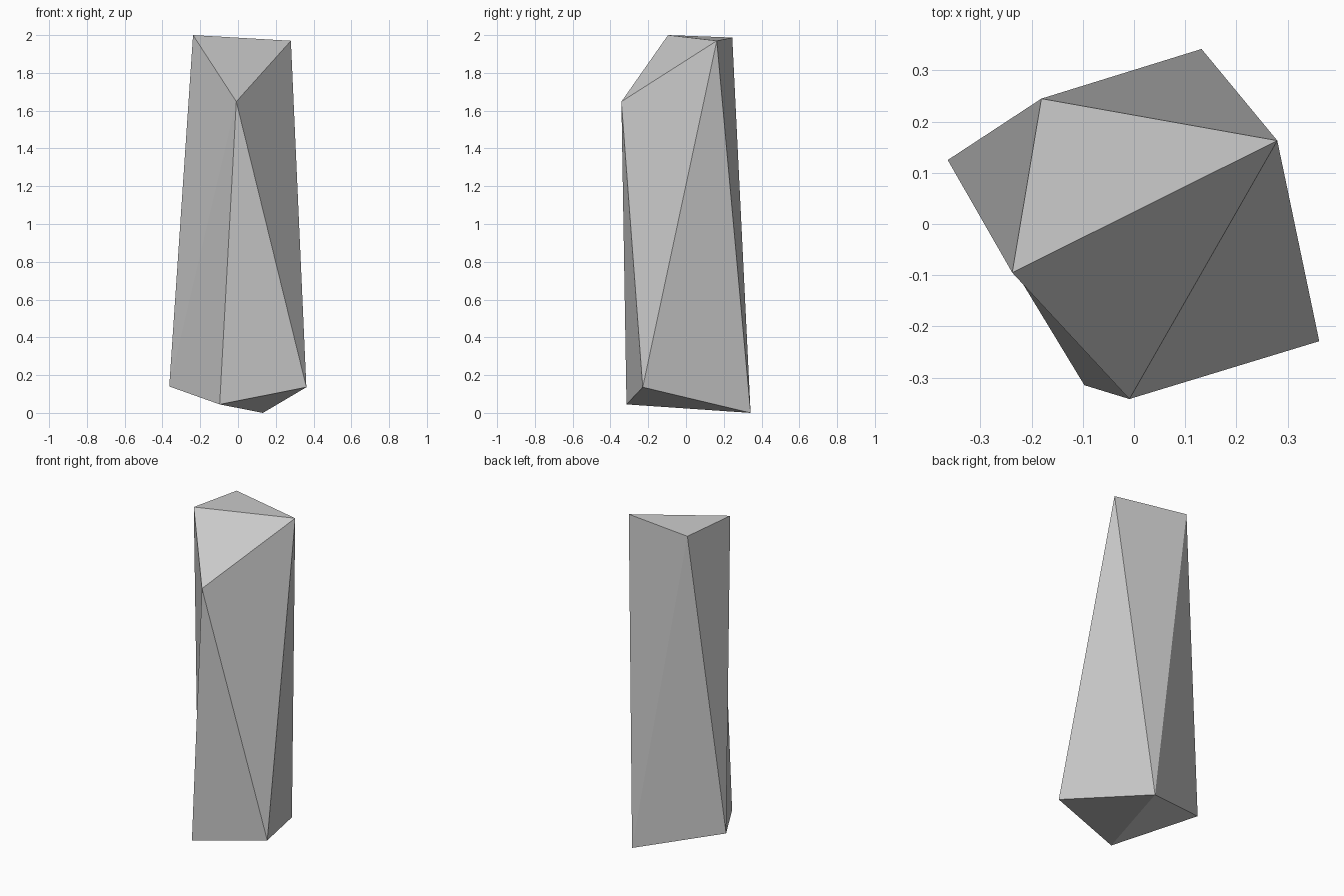
import bpy

if "Cube" in bpy.data.objects:
    bpy.data.objects.remove(bpy.data.objects["Cube"])

# Matte grey stone
grey = bpy.data.materials.new("stone_grey")
grey.diffuse_color = (0.6, 0.6, 0.6, 1)
grey.use_nodes = True
grey.node_tree.nodes["Principled BSDF"].inputs["Base Color"].default_value = grey.diffuse_color

# Upper and lower rings of four corners, same turning order
top = [(-0.238, -0.095, 2.0), (-0.009, -0.342, 1.648),
       (0.28, 0.163, 1.97), (-0.181, 0.245, 1.987)]
bottom = [(-0.364, 0.125, 0.14), (-0.097, -0.315, 0.045),
          (0.362, -0.229, 0.136), (0.132, 0.342, 0.0)]

# Caps: each quad ring split along one diagonal
faces = [(0, 1, 2), (0, 2, 3), (4, 7, 5), (5, 7, 6)]

# Sides: two triangles between each pair of neighbouring corners
# left: split from lower left corner to upper front corner
faces += [(0, 4, 1), (1, 4, 5)]
# front: upper front corner over the lower front edge
faces += [(1, 5, 6), (1, 6, 2)]
# right and back: the twist carries on around the shard
faces += [(2, 6, 7), (2, 7, 3)]
faces += [(3, 7, 4), (3, 4, 0)]

mesh = bpy.data.meshes.new("stone_shard")
mesh.from_pydata(top + bottom, [], faces)
mesh.materials.append(grey)
mesh.validate()
mesh.update()
shard = bpy.data.objects.new("stone_shard", mesh)
bpy.context.collection.objects.link(shard)
